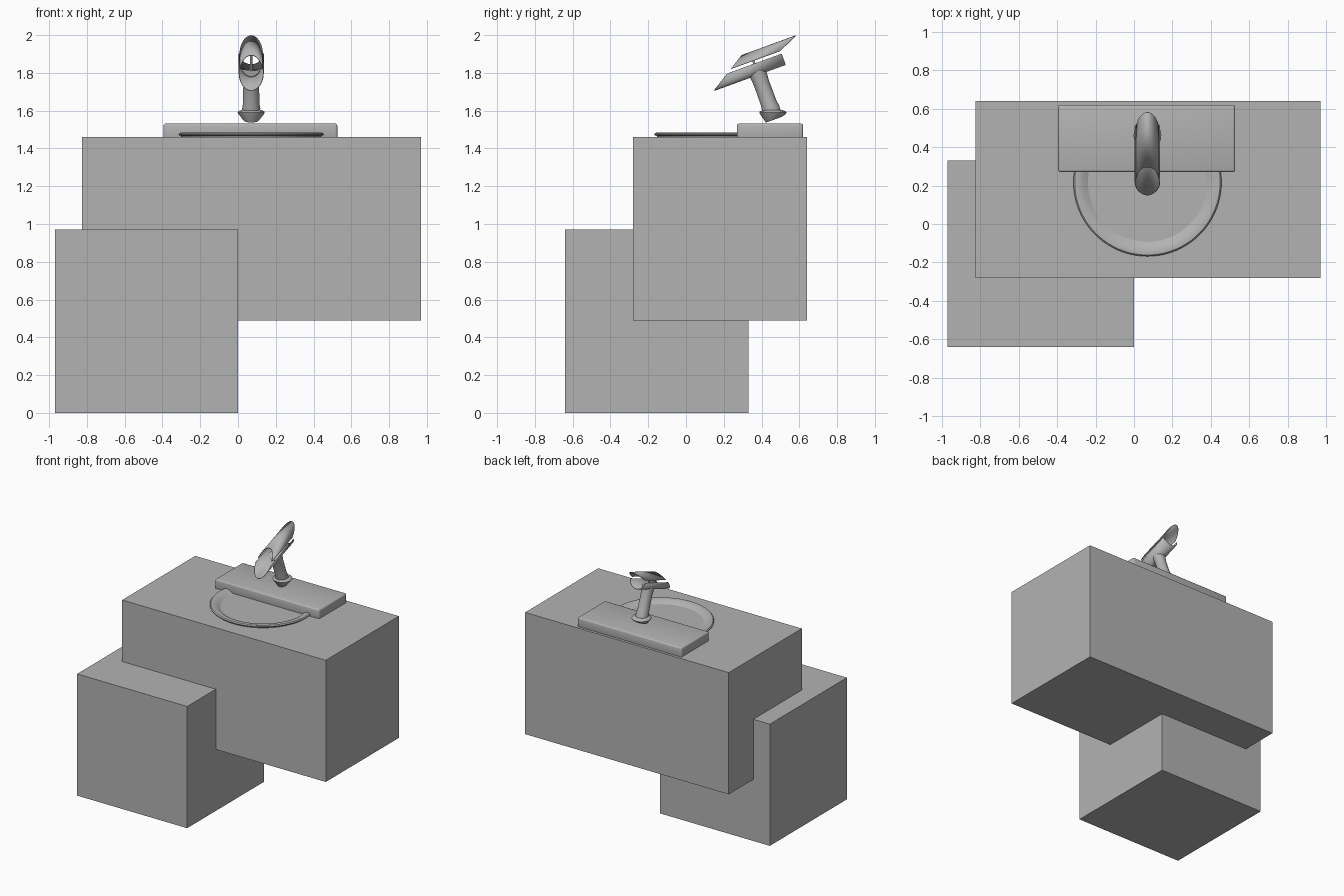
import bpy, bmesh, math
from mathutils import Vector

cube = bpy.data.objects.get("Cube")
if cube:
    bpy.data.objects.remove(cube, do_unlink=True)

grey = bpy.data.materials.new("plain grey")
grey.use_nodes = True
grey.diffuse_color = (0.45, 0.45, 0.45, 1)
grey.node_tree.nodes["Principled BSDF"].inputs["Base Color"].default_value = (0.45, 0.45, 0.45, 1)

CX = 0.07                               # centre line of the sink and tap
TILT = math.radians(20)
ORIGIN = Vector((CX, 0.373, 1.83))      # where the tap stem meets the spout
ALONG = Vector((0, math.cos(TILT), math.sin(TILT)))
UP = Vector((0, -math.sin(TILT), math.cos(TILT)))


def tap_point(x, s, t):
    return ORIGIN + Vector((x, 0, 0)) + ALONG * s + UP * t


def finish(name, bm, smooth=None):
    bmesh.ops.recalc_face_normals(bm, faces=bm.faces)
    mesh = bpy.data.meshes.new(name)
    bm.to_mesh(mesh)
    bm.free()
    mesh.materials.append(grey)
    obj = bpy.data.objects.new(name, mesh)
    bpy.context.collection.objects.link(obj)
    if smooth:
        bpy.ops.object.select_all(action='DESELECT')
        obj.select_set(True)
        bpy.context.view_layer.objects.active = obj
        bpy.ops.object.shade_smooth_by_angle(angle=math.radians(smooth))
    return obj


def box(name, low, high, bevel=0):
    bm = bmesh.new()
    bmesh.ops.create_cube(bm, size=1)
    for v in bm.verts:
        v.co = Vector([a + (b - a) * (c + 0.5) for a, b, c in zip(low, high, v.co)])
    if bevel:
        bmesh.ops.bevel(bm, geom=bm.edges[:], offset=bevel, segments=3,
                        profile=0.5, affect='EDGES')
    return finish(name, bm, 40 if bevel else None)


def loft(name, rings, closed=True, caps=True, smooth=40):
    bm = bmesh.new()
    rows = [[bm.verts.new(p) for p in ring] for ring in rings]
    n = len(rows[0])
    for a, b in zip(rows, rows[1:]):
        for i in range(n if closed else n - 1):
            j = (i + 1) % n
            bm.faces.new((a[i], a[j], b[j], b[i]))
    if caps:
        bm.faces.new(rows[0])
        bm.faces.new(rows[-1])
    return finish(name, bm, smooth)


def turn(n):
    return [(math.cos(2 * math.pi * i / n), math.sin(2 * math.pi * i / n)) for i in range(n)]


# Cabinet blocks
box("lower_block", (-0.97, -0.64, 0), (0, 0.33, 0.97))
box("upper_block", (-0.825, -0.28, 0.49), (0.97, 0.64, 1.46))

# Tap ledge behind the basin
box("tap_ledge", (-0.394, 0.27, 1.45), (0.526, 0.62, 1.532), 0.012)

# Half-round basin rim, its ends tucked under the ledge
profile = [(0.368, 1.45), (0.372, 1.467), (0.383, 1.47), (0.385, 1.476), (0.378, 1.483),
           (0.362, 1.484), (0.335, 1.477), (0.295, 1.45)]
angles = [math.radians(160 + 220 * i / 48) for i in range(49)]
loft("basin_rim", [[(CX + r * math.cos(a), 0.217 + r * math.sin(a), z) for r, z in profile]
                   for a in angles])

# Tap foot: level top, underside square to the stem
foot = [[(CX + 0.042 * c, 0.465 + 0.042 * s, 1.552 + 0.042 * s * math.tan(TILT)) for c, s in turn(32)]]
for radius, z in ((0.068, 1.582), (0.072, 1.59), (0.068, 1.597), (0.05, 1.604)):
    foot.append([(CX + radius * c, 0.46 + radius * s, z) for c, s in turn(32)])
loft("tap_foot", foot)

# Tilted stem and the thin pin joining the spout halves
stem = [(0.046, -0.265), (0.048, -0.23), (0.043, -0.2), (0.042, -0.09), (0.045, -0.05), (0.047, -0.015)]
loft("tap_stem", [[tap_point(r * c, -0.004 + r * s, min(t, 0.028 - math.sqrt(0.061 ** 2 - (r * c) ** 2)))
                   for c, s in turn(32)] for r, t in stem])
loft("spout_pin", [[tap_point(0.006 * c, -0.004 + 0.006 * s, t) for c, s in turn(12)]
                   for t in (-0.035, 0.085)])


# Spout: a pipe split lengthwise into a trough and a hood, cut aslant
def spout_half(name, start, end, back_cut):
    radius, middle, steps = 0.0625, 0.025, 32
    front, back = [], []
    for i in range(steps + 1):
        a = math.radians(start + (end - start) * i / steps)
        x, t = radius * math.cos(a), middle + radius * math.sin(a)
        front.append(tap_point(x, -0.192 + 1.605 * t, t))
        back.append(tap_point(x, back_cut(t), t))
    half = loft(name, [front, back], closed=False, caps=False)
    shell = half.modifiers.new("wall", 'SOLIDIFY')
    shell.thickness = 0.004
    shell.offset = -1 if half.data.polygons[steps // 2].normal.dot(UP * (1 if start > 0 else -1)) > 0 else 1


spout_half("spout_trough", 183, 357, lambda t: 0.15)
spout_half("spout_hood", 12, 168, lambda t: 0.151 + 2.13 * (t - 0.04))
